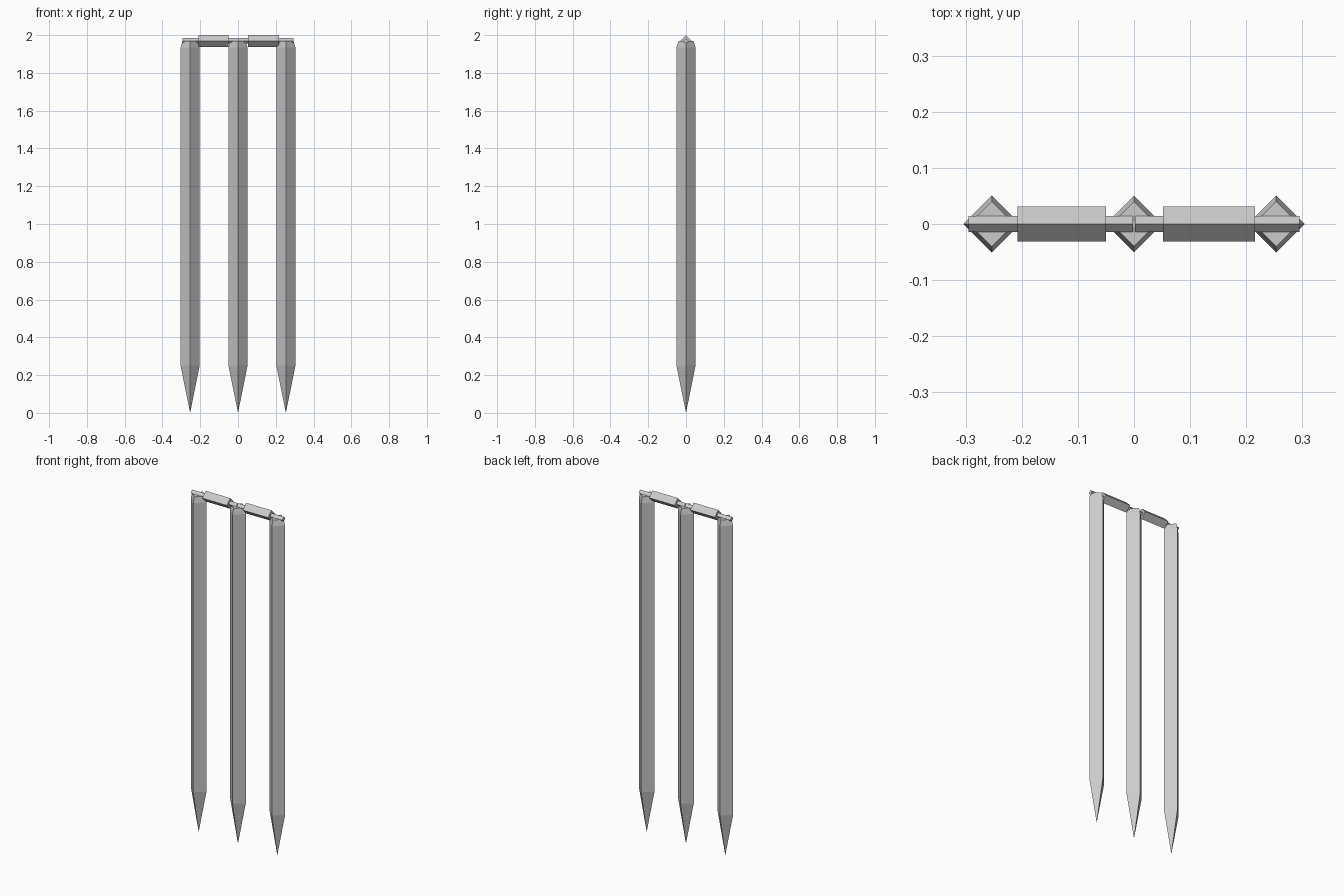
import bpy, bmesh
from mathutils import Vector

if "Cube" in bpy.data.objects:
    bpy.data.objects.remove(bpy.data.objects["Cube"])


def lathe4(name, profile, axis, origin):
    """Four-sided solid with rings of (distance along axis, radius)."""
    bm = bmesh.new()
    rings = []
    for d, r in profile:
        if axis == 'Z':
            pts = [(r, 0, d), (0, r, d), (-r, 0, d), (0, -r, d)]
        else:
            pts = [(d, r, 0), (d, 0, r), (d, -r, 0), (d, 0, -r)]
        if r == 0:
            pts = pts[:1]
        rings.append([bm.verts.new(Vector(p) + Vector(origin)) for p in pts])
    for a, b in zip(rings, rings[1:]):
        for i in range(4):
            j = (i + 1) % 4
            if len(a) == 1:
                bm.faces.new((a[0], b[j], b[i]))
            else:
                bm.faces.new((a[i], a[j], b[j], b[i]))
    for ring in (rings[0], rings[-1]):
        if len(ring) == 4:
            bm.faces.new(ring)
    bmesh.ops.recalc_face_normals(bm, faces=bm.faces)
    mesh = bpy.data.meshes.new(name)
    bm.to_mesh(mesh)
    bm.free()
    obj = bpy.data.objects.new(name, mesh)
    bpy.context.collection.objects.link(obj)
    return obj


# Three pointed square posts with chamfered tops
post = [(0, 0), (0.25, 0.0505), (1.935, 0.0505), (1.968, 0.040)]
for side, x in (("left", -0.2535), ("middle", 0), ("right", 0.2535)):
    lathe4(side + "_stump", post, 'Z', (x, 0, 0))

# Two crosspieces: thin ends resting in the posts, thick barrel between
left = [(-0.295, 0.0145), (-0.208, 0.0145), (-0.208, 0.031),
        (-0.050, 0.031), (-0.050, 0.0145), (-0.002, 0.0145)]
right = [(0.002, 0.0145), (0.052, 0.0145), (0.052, 0.031),
         (0.216, 0.031), (0.216, 0.0145), (0.295, 0.0145)]
for name, prof in (("left_bail", left), ("right_bail", right)):
    lathe4(name, prof, 'X', (0, 0, 1.969))
